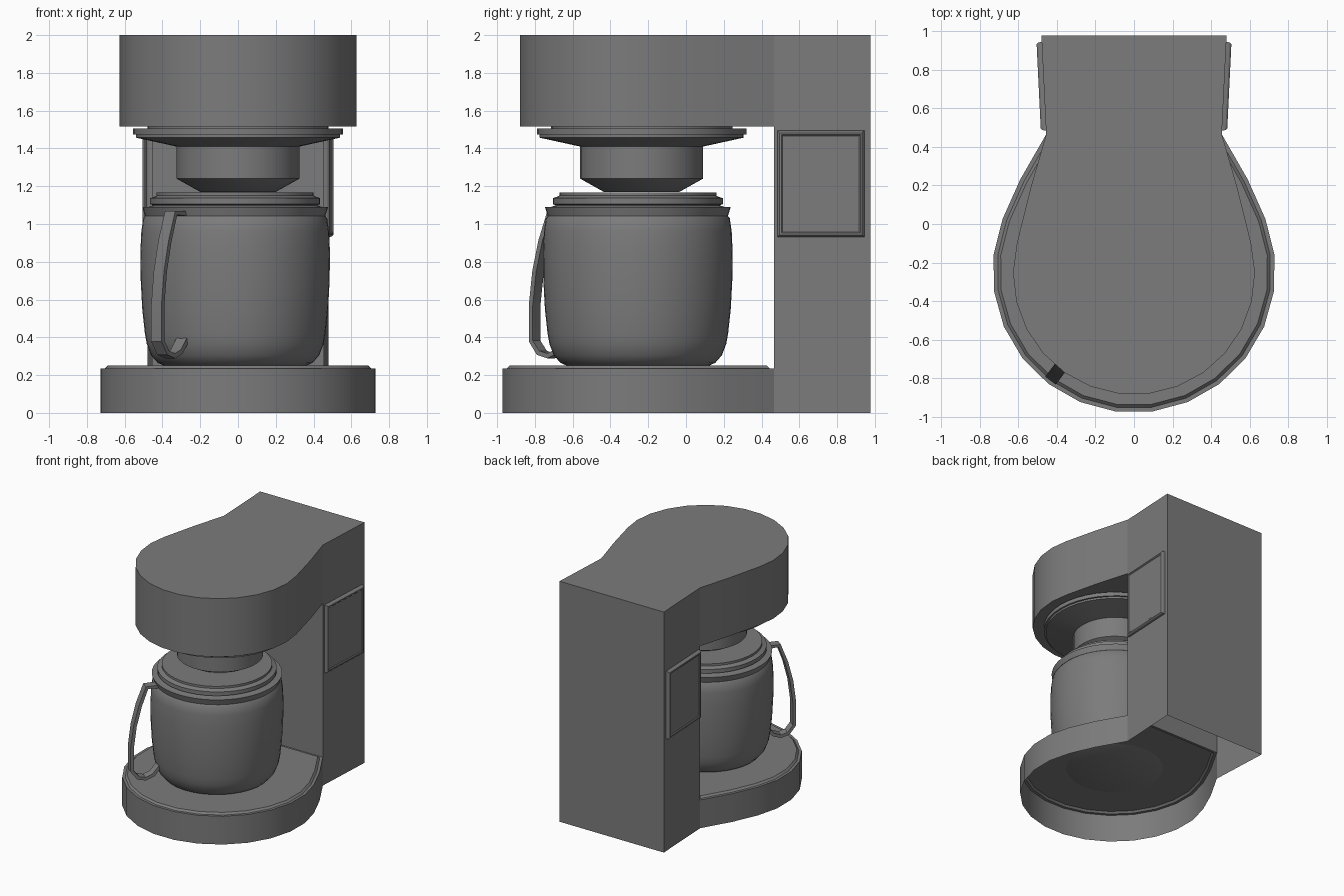
import bpy, bmesh, math
from mathutils import Vector

if "Cube" in bpy.data.objects:
    bpy.data.objects.remove(bpy.data.objects["Cube"])

grey = bpy.data.materials.new("appliance_grey")
grey.diffuse_color = (0.2, 0.2, 0.2, 1)
grey.use_nodes = True
grey.node_tree.nodes["Principled BSDF"].inputs["Base Color"].default_value = grey.diffuse_color


def finish(bm, name, angle=30, fix_normals=True):
    if fix_normals:
        bmesh.ops.recalc_face_normals(bm, faces=bm.faces[:])
    me = bpy.data.meshes.new(name)
    bm.to_mesh(me)
    bm.free()
    ob = bpy.data.objects.new(name, me)
    me.materials.append(grey)
    bpy.context.collection.objects.link(ob)
    bpy.ops.object.select_all(action='DESELECT')
    ob.select_set(True)
    bpy.context.view_layer.objects.active = ob
    bpy.ops.object.shade_smooth_by_angle(angle=math.radians(angle))
    return ob


def face(bm, pts):
    return bm.faces.new([bm.verts.new(p) for p in pts])


def wall(bm, pts, z0, z1):
    for a, b in zip(pts, pts[1:]):
        face(bm, [(*a, z0), (*b, z0), (*b, z1), (*a, z1)])


def lathe(name, profile, centre, segs=40, angle=30):
    """Spin (radius, z) points around a vertical axis; radius 0 closes an end."""
    bm = bmesh.new()
    vs = [bm.verts.new((centre[0] + r, centre[1], z)) for r, z in profile]
    es = [bm.edges.new(p) for p in zip(vs, vs[1:])]
    bmesh.ops.spin(bm, geom=vs + es, cent=(*centre, 0), axis=(0, 0, 1),
                   angle=2 * math.pi, steps=segs)
    bmesh.ops.remove_doubles(bm, verts=bm.verts[:], dist=0.0005)
    return finish(bm, name, angle)


def outline(cy, r, spread, side, n=15):
    """Rounded front running counter-clockwise between the two tower corners."""
    corner = (0.455, 0.465)
    a0, a1 = math.radians(180 - spread), math.radians(360 + spread)
    arc = [(r * math.cos(a0 + (a1 - a0) * i / n), cy + r * math.sin(a0 + (a1 - a0) * i / n))
           for i in range(n + 1)]
    return [(-corner[0], corner[1]), (-side[0], side[1])] + arc + [side, corner]


# Body: open-bottomed shell of base, tower and overhanging head
base = outline(-0.245, 0.733, 21.7, (0.59, 0.23))
head = outline(-0.257, 0.627, 14.5, (0.535, 0.19))
tower = [head[-1], (0.48, 0.977), (-0.48, 0.977), head[0]]
bm = bmesh.new()
wall(bm, base, 0, 0.235)
wall(bm, head, 1.515, 2)
wall(bm, tower, 0, 2)
wall(bm, [head[0], head[-1]], 0.235, 1.515)
face(bm, [(*p, 2) for p in head + tower[1:3]])
face(bm, [(*p, 1.515) for p in reversed(head)])
plate = face(bm, [(*p, 0.235) for p in base])
bm.normal_update()
# raised warming plate on the base
bmesh.ops.inset_individual(bm, faces=[plate], thickness=0.022, depth=0, use_even_offset=True)
bmesh.ops.inset_individual(bm, faces=[plate], thickness=0.015, depth=0.015, use_even_offset=True)
bmesh.ops.remove_doubles(bm, verts=bm.verts[:], dist=0.0005)
finish(bm, "body_shell", 20, fix_normals=False)

# Side panels with sloping borders, following the tower taper
for s, name in ((1, "right_side_panel"), (-1, "left_side_panel")):
    def px(y, out):
        return s * (0.455 + 0.0488 * (y - 0.465) + out)
    bm = bmesh.new()
    loops = []
    for inset, out in ((0, -0.003), (0.004, 0.018), (0.012, 0.027), (0.022, 0.027), (0.028, 0.021)):
        y0, y1, z0, z1 = 0.483 + inset, 0.945 - inset, 0.93 + inset, 1.495 - inset
        loops.append([bm.verts.new((px(y, out), y, z))
                      for y, z in ((y0, z0), (y1, z0), (y1, z1), (y0, z1))])
    for a, b in zip(loops, loops[1:]):
        for i in range(4):
            j = (i + 1) % 4
            bm.faces.new((a[i], a[j], b[j], b[i]))
    bm.faces.new(loops[-1])
    bm.faces.new(loops[0][::-1])
    finish(bm, name, 20)

# Filter basket under the head
lathe("filter_basket", [(0.48, 1.517), (0.48, 1.506), (0.555, 1.506), (0.555, 1.473),
                        (0.54, 1.473), (0.54, 1.457), (0.325, 1.41), (0.325, 1.24),
                        (0.20, 1.17), (0, 1.17)], (0, -0.235))

# Carafe: rounded pot, collar and stepped lid
pot = (-0.015, -0.255)
lathe("carafe", [(0, 0.247), (0.37, 0.247), (0.41, 0.265), (0.445, 0.305), (0.468, 0.365),
                 (0.478, 0.42), (0.492, 0.55), (0.50, 0.7), (0.502, 0.85), (0.497, 0.96),
                 (0.487, 1.03), (0.47, 1.05)], pot, 48, 40)
lathe("carafe_collar", [(0.46, 1.043), (0.477, 1.043), (0.492, 1.09), (0.46, 1.09),
                        (0.43, 1.10)], pot, 48)
lathe("carafe_lid", [(0.435, 1.085), (0.435, 1.10), (0.45, 1.105), (0.45, 1.137),
                     (0.425, 1.145), (0.416, 1.15), (0.416, 1.168), (0, 1.168)], pot, 48)

# Handle: flat strap swept in a plane pointing front-left
out, across = Vector((-0.6, -0.8, 0)), Vector((0.8, -0.6, 0))
path = [(0.46, 1.055), (0.565, 1.058), (0.62, 0.91), (0.66, 0.75), (0.683, 0.57),
        (0.683, 0.38), (0.635, 0.318), (0.575, 0.302), (0.515, 0.325), (0.46, 0.39)]
bm = bmesh.new()
rings = []
for i, p in enumerate(path):
    prev = Vector(path[max(i - 1, 0)])
    nxt = Vector(path[min(i + 1, len(path) - 1)])
    t = (nxt - prev).normalized()
    n = Vector((-t.y, t.x)) * 0.013
    ring = []
    for side, k in ((-1, -1), (1, -1), (1, 1), (-1, 1)):
        q = Vector(p) + n * k
        ring.append(bm.verts.new(Vector((*pot, q.y)) + out * q.x + across * side * 0.034))
    rings.append(ring)
for a, b in zip(rings, rings[1:]):
    for i in range(4):
        j = (i + 1) % 4
        bm.faces.new((a[i], a[j], b[j], b[i]))
bm.faces.new(rings[0])
bm.faces.new(rings[-1])
finish(bm, "carafe_handle")
